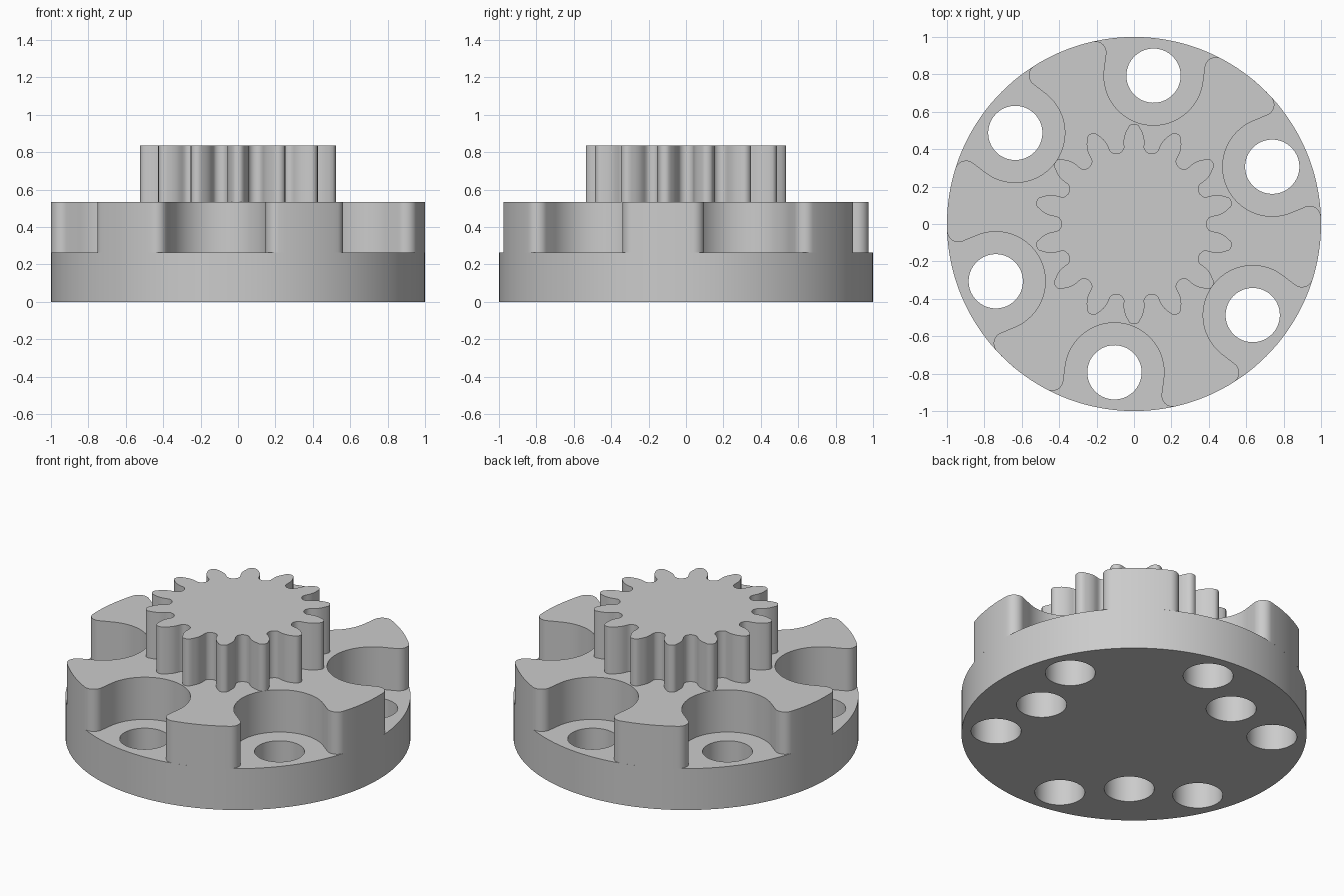
import bpy
import bmesh
from math import sin, cos, asin, radians, degrees

if "Cube" in bpy.data.objects:
    bpy.data.objects.remove(bpy.data.objects["Cube"], do_unlink=True)

# Single plain material
grey = bpy.data.materials.new("plain_grey")
grey.use_nodes = True
colour = (0.6, 0.6, 0.6, 1.0)
grey.diffuse_color = colour
grey.node_tree.nodes["Principled BSDF"].inputs["Base Color"].default_value = colour

# Main dimensions
DISC_R, BASE_TOP, PLATE_TOP, GEAR_TOP = 1.0, 0.265, 0.535, 0.835
BOLT_RING, BLIND_RING, HOLE_R = 0.80, 0.635, 0.145
POCKET_R, FILLET_R = 0.265, 0.06
POCKETS = [22.5 + 60 * k for k in range(6)]
BLINDS = [-7.5 + 120 * k for k in range(3)]
TEETH = 14


def arc(cx, cy, r, start, end, steps):
    """Points along an arc, angles in degrees, both ends included."""
    angles = [radians(start + (end - start) * i / steps) for i in range(steps + 1)]
    return [(cx + r * cos(a), cy + r * sin(a)) for a in angles]


def turn(points, angle):
    c, s = cos(radians(angle)), sin(radians(angle))
    return [(x * c - y * s, x * s + y * c) for x, y in points]


def circle(ring, angle, r, steps=64):
    return turn(arc(ring, 0, r, 0, 360, steps)[:-1], angle)


def prisms(name, solids):
    """One object made of outlines extruded from z0 to z1."""
    bm = bmesh.new()
    for outline, z0, z1 in solids:
        face = bm.faces.new([bm.verts.new((x, y, z0)) for x, y in outline])
        out = bmesh.ops.extrude_face_region(bm, geom=[face], use_keep_orig=True)
        top = [v for v in out["geom"] if isinstance(v, bmesh.types.BMVert)]
        bmesh.ops.translate(bm, verts=top, vec=(0, 0, z1 - z0))
    bmesh.ops.recalc_face_normals(bm, faces=bm.faces[:])
    mesh = bpy.data.meshes.new(name)
    bm.to_mesh(mesh)
    bm.free()
    mesh.materials.append(grey)
    obj = bpy.data.objects.new(name, mesh)
    bpy.context.collection.objects.link(obj)
    return obj


def smooth(obj):
    bpy.ops.object.select_all(action="DESELECT")
    obj.select_set(True)
    bpy.context.view_layer.objects.active = obj
    bpy.ops.object.shade_smooth_by_angle(angle=radians(30))


# Base disc, with six through holes and three blind holes from below
base = prisms("base_disc", [(circle(0, 0, DISC_R, 144), 0, BASE_TOP)])
drills = [(circle(BOLT_RING, a, HOLE_R), -0.1, BASE_TOP + 0.1) for a in POCKETS]
drills += [(circle(BLIND_RING, a, HOLE_R), -0.1, BASE_TOP - 0.005) for a in BLINDS]
cutter = prisms("hole_cutter", drills)
cutter.hide_render = True
cut = base.modifiers.new("holes", "BOOLEAN")
cut.operation, cut.solver, cut.object = "DIFFERENCE", "EXACT", cutter
bpy.context.view_layer.objects.active = base
bpy.ops.object.modifier_apply(modifier=cut.name)
bpy.data.objects.remove(cutter, do_unlink=True)

# Lobed plate: round outline with a rounded-mouth pocket over each through hole
side = POCKET_R + FILLET_R
lip = degrees(asin(side / (DISC_R - FILLET_R)))
depth = (DISC_R - FILLET_R) * cos(radians(lip))
pocket = arc(depth, -side, FILLET_R, -lip, 90, 10)
pocket += arc(BOLT_RING, 0, POCKET_R, -90, -270, 40)
pocket += arc(depth, side, FILLET_R, -90, lip, 10)
rim = arc(0, 0, DISC_R, lip, 60 - lip, 10)[1:-1]
outline = [p for a in POCKETS for p in turn(pocket + rim, a)]
plate = prisms("lobed_plate", [(outline, BASE_TOP, PLATE_TOP)])

# Spur gear: half a tooth as (radius, degrees from tooth centre), mirrored
half = [(0.534, 1.4), (0.526, 2.8), (0.51, 3.9), (0.495, 5.0), (0.48, 5.9),
        (0.465, 6.6), (0.45, 7.1), (0.43, 7.35), (0.412, 7.6), (0.4, 8.5),
        (0.392, 10.0), (0.387, 11.8)]
tooth = [(r, -a) for r, a in reversed(half)] + [(0.535, 0)] + half
tooth = [(r * cos(radians(a)), r * sin(radians(a))) for r, a in tooth]
gear_outline = [p for k in range(TEETH) for p in turn(tooth, 90 + k * 360 / TEETH)]
gear = prisms("spur_gear", [(gear_outline, PLATE_TOP, GEAR_TOP)])

for part in (base, plate, gear):
    smooth(part)
